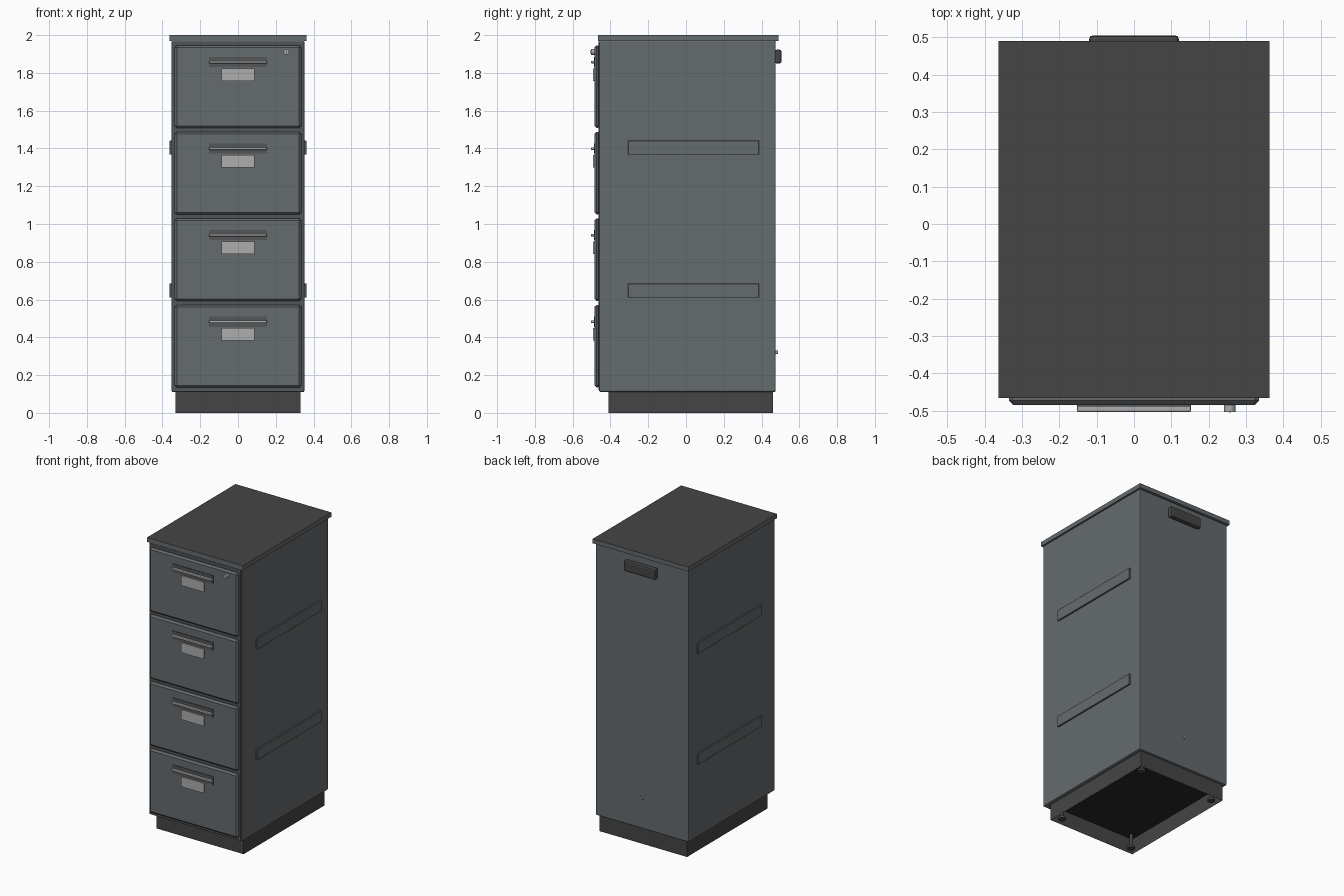
import bpy, bmesh
from mathutils import Vector

cube = bpy.data.objects.get("Cube")
if cube:
    bpy.data.objects.remove(cube, do_unlink=True)


def material(name, rgb):
    m = bpy.data.materials.new(name)
    m.use_nodes = True
    m.diffuse_color = (*rgb, 1)
    m.node_tree.nodes["Principled BSDF"].inputs["Base Color"].default_value = (*rgb, 1)
    return m


STEEL = material("blue grey steel", (0.13, 0.145, 0.155))
DARK = material("dark grey", (0.06, 0.06, 0.06))
BLACK = material("black", (0.02, 0.02, 0.02))
METAL = material("light metal", (0.42, 0.42, 0.42))
TRIM = material("dark trim", (0.085, 0.09, 0.095))


def finish(name, bm, mat, bevel=0, segments=2):
    mesh = bpy.data.meshes.new(name)
    bm.to_mesh(mesh)
    bm.free()
    ob = bpy.data.objects.new(name, mesh)
    bpy.context.collection.objects.link(ob)
    mesh.materials.append(mat)
    if bevel:
        mod = ob.modifiers.new("bevel", "BEVEL")
        mod.width, mod.segments = bevel, segments
    return ob


def box(name, lo, hi, mat, bevel=0, segments=2):
    """Box between two opposite corners."""
    lo, hi = Vector(lo), Vector(hi)
    bm = bmesh.new()
    bmesh.ops.create_cube(bm, size=1)
    for v in bm.verts:
        v.co = (lo + hi) / 2 + v.co * (hi - lo)
    return finish(name, bm, mat, bevel, segments)


def rod(name, a, b, r, mat, sides=20):
    """Cylinder from point a to point b."""
    a, b = Vector(a), Vector(b)
    bm = bmesh.new()
    bmesh.ops.create_cone(bm, cap_ends=True, segments=sides, radius1=r, radius2=r,
                          depth=(b - a).length)
    turn = (b - a).to_track_quat("Z", "Y")
    for v in bm.verts:
        v.co = (a + b) / 2 + turn @ v.co
    for f in bm.faces:
        f.smooth = len(f.verts) == 4
    return finish(name, bm, mat)


# Cabinet shell, dark front frame and worktop
box("cabinet_body", (-0.352, -0.46, 0.11), (0.352, 0.475, 1.972), STEEL, 0.008)
box("front_frame", (-0.343, -0.463, 0.12), (0.343, -0.458, 1.965), TRIM)
top = box("top_panel", (-0.362, -0.465, 1.97), (0.362, 0.49, 2.0), STEEL)
top.data.materials.append(DARK)
for p in top.data.polygons:
    p.material_index = int(p.normal.z > 0.9)

# Hollow plinth: four walls, a black ceiling and levelling feet
X, Y0, Y1, T = 0.33, -0.41, 0.46, 0.012
bm = bmesh.new()
bmesh.ops.create_cube(bm, size=1)
for v in bm.verts:
    v.co = (v.co.x * 2 * X, Y1 if v.co.y > 0 else Y0, 0.112 if v.co.z > 0 else 0)
bottom = [f for f in bm.faces if f.normal.z < -0.9]
bmesh.ops.inset_region(bm, faces=bottom, thickness=T)
for v in bottom[0].verts:
    v.co.z = 0.1
bm.normal_update()
plinth = finish("plinth", bm, DARK)
plinth.data.materials.append(BLACK)
for p in plinth.data.polygons:
    p.material_index = int(p.normal.z < -0.9 and p.center.z > 0.05)
for x in (-0.28, 0.28):
    for y in (-0.36, 0.41):
        rod("foot_stem", (x, y, 0.01), (x, y, 0.1), 0.01, DARK)
        rod("foot_pad", (x, y, 0), (x, y, 0.015), 0.024, DARK)

# Four drawers, each with a recessed grip, bar handle and label holder
for i in range(4):
    z = 0.135 + i * 0.458
    box("drawer_front", (-0.335, -0.484, z), (0.335, -0.455, z + 0.437), STEEL, 0.011, 1)
    box("handle_backplate", (-0.153, -0.488, z + 0.321), (0.153, -0.48, z + 0.376), TRIM)
    box("handle_bar", (-0.153, -0.503, z + 0.341), (0.153, -0.486, z + 0.355), METAL, 0.004)
    box("label_holder", (-0.087, -0.492, z + 0.247), (0.087, -0.482, z + 0.315), METAL)

# Lock on the top drawer
rod("lock_barrel", (0.256, -0.503, 1.911), (0.256, -0.48, 1.911), 0.015, METAL)
box("lock_keyway", (0.254, -0.505, 1.902), (0.258, -0.5, 1.92), BLACK)

# Side rails
for side in (-1, 1):
    for z in (0.61, 1.367):
        x0, x1 = sorted((side * 0.345, side * 0.362))
        box("side_rail", (x0, -0.307, z), (x1, 0.386, z + 0.075), STEEL, 0.002, 1)

# Rear grip and cable stud
box("rear_grip", (-0.12, 0.47, 1.85), (0.12, 0.505, 1.923), DARK, 0.01)
rod("rear_stud", (0, 0.47, 0.32), (0, 0.486, 0.32), 0.009, METAL)
